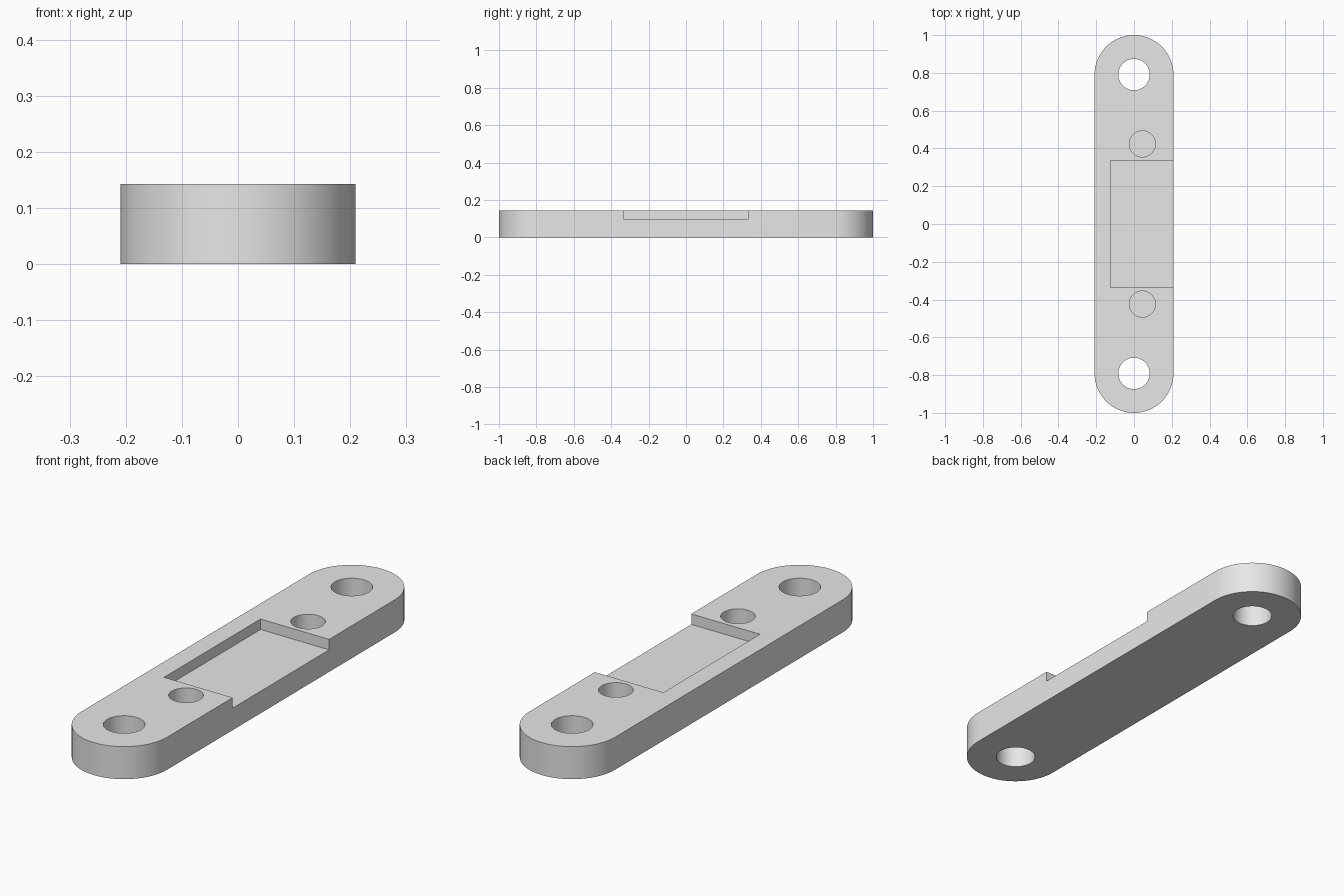
import bpy
import bmesh
from math import pi, sin, cos, radians

cube = bpy.data.objects.get("Cube")
if cube:
    bpy.data.objects.remove(cube, do_unlink=True)

HALF_WIDTH, HEIGHT, END_Y = 0.209, 0.143, 0.791
POCKET_FLOOR, HOLE_FLOOR = 0.097, 0.045
SEGMENTS = 64

# Material
grey = bpy.data.materials.new("plain_grey")
grey.use_nodes = True
grey.diffuse_color = (0.8, 0.8, 0.8, 1)
grey.node_tree.nodes["Principled BSDF"].inputs["Base Color"].default_value = grey.diffuse_color


def arc(cx, cy, radius, start, sweep, steps):
    return [(cx + radius * cos(start + sweep * i / steps),
             cy + radius * sin(start + sweep * i / steps)) for i in range(steps + 1)]


def extrude(name, outline, bottom, top):
    """Raise a closed outline into a solid between two heights."""
    bm = bmesh.new()
    base = bm.faces.new([bm.verts.new((x, y, bottom)) for x, y in outline])
    raised = bmesh.ops.extrude_face_region(bm, geom=[base])["geom"]
    bmesh.ops.translate(bm, vec=(0, 0, top - bottom),
                        verts=[v for v in raised if isinstance(v, bmesh.types.BMVert)])
    bmesh.ops.recalc_face_normals(bm, faces=bm.faces)
    mesh = bpy.data.meshes.new(name)
    bm.to_mesh(mesh)
    bm.free()
    mesh.materials.append(grey)
    obj = bpy.data.objects.new(name, mesh)
    bpy.context.collection.objects.link(obj)
    return obj


def round_cutter(name, x, y, radius, bottom):
    circle = arc(x, y, radius, 0, 2 * pi, SEGMENTS)[:-1]
    return extrude(name, circle, bottom, HEIGHT + 0.1)


# Bar with rounded ends
outline = (arc(0, END_Y, HALF_WIDTH, 0, pi, SEGMENTS // 2)
           + arc(0, -END_Y, HALF_WIDTH, pi, pi, SEGMENTS // 2))
bar = extrude("mounting_bar", outline, 0, HEIGHT)

# Through holes at the ends and blind holes beside the pocket
cutters = []
for side in (-1, 1):
    cutters.append(round_cutter("end_hole_cutter", 0, side * END_Y, 0.083, -0.1))
    cutters.append(round_cutter("blind_hole_cutter", 0.044, side * 0.424, 0.069, HOLE_FLOOR))

# Shallow pocket, open on the +x side
px, py = -0.125, 0.335
cutters.append(extrude("pocket_cutter", [(px, -py), (0.4, -py), (0.4, py), (px, py)],
                       POCKET_FLOOR, HEIGHT + 0.1))

# Cut everything out of the bar
bpy.ops.object.select_all(action="DESELECT")
bar.select_set(True)
bpy.context.view_layer.objects.active = bar
for cutter in cutters:
    cutter.hide_render = True
    cut = bar.modifiers.new("cut", "BOOLEAN")
    cut.operation = "DIFFERENCE"
    cut.solver = "EXACT"
    cut.object = cutter
    bpy.ops.object.modifier_apply(modifier=cut.name)
    bpy.data.objects.remove(cutter, do_unlink=True)

# Smooth the curved walls, keep the rims sharp
bpy.ops.object.shade_smooth_by_angle(angle=radians(30))
